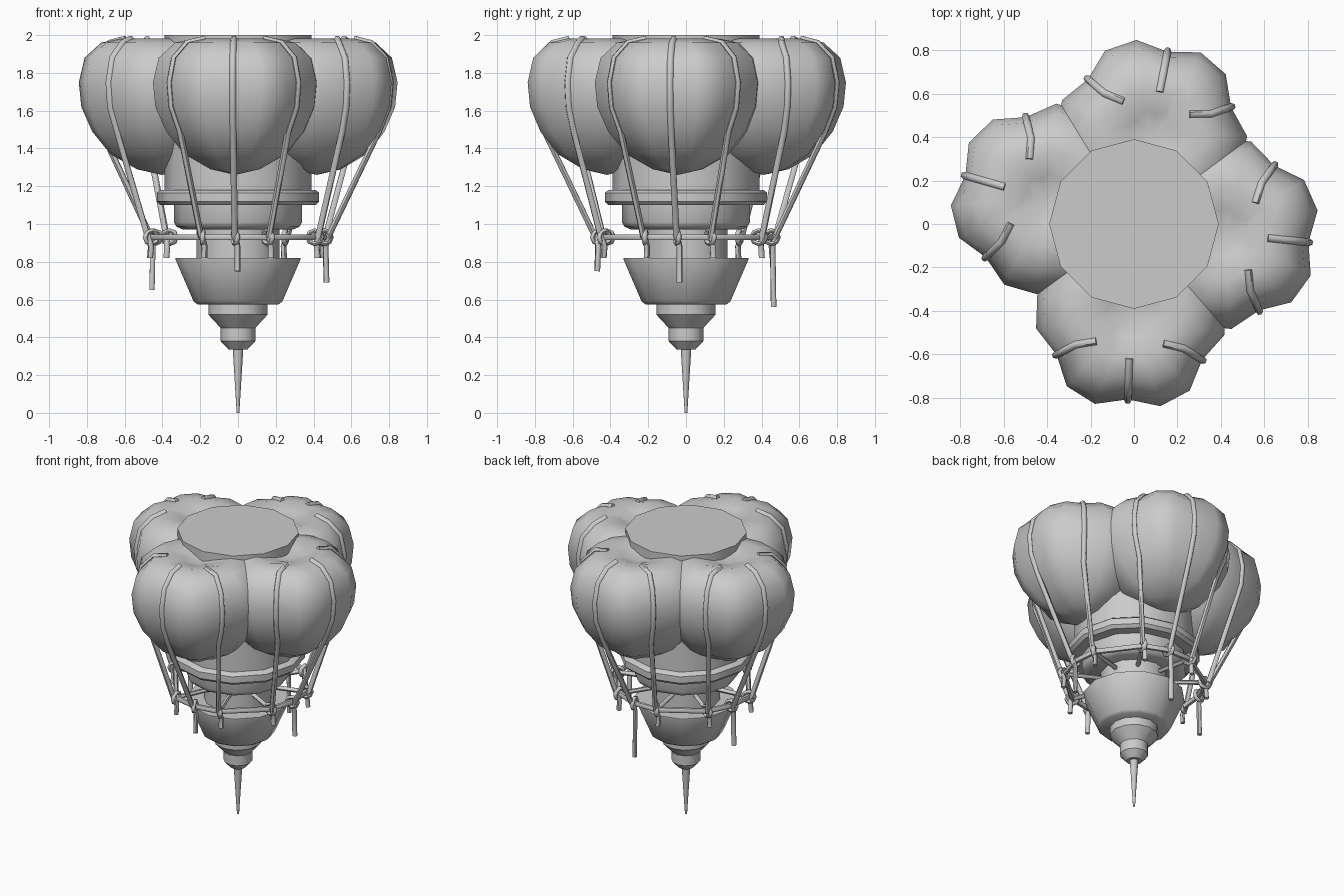
import bpy
import bmesh
from math import sin, cos, radians, pi
from mathutils import Vector

cube = bpy.data.objects.get("Cube")
if cube:
    bpy.data.objects.remove(cube)

grey = bpy.data.materials.new("plain_grey")
grey.use_nodes = True
tone = (0.6, 0.6, 0.6, 1)
grey.diffuse_color = tone
grey.node_tree.nodes["Principled BSDF"].inputs["Base Color"].default_value = tone


def finish(obj, angle):
    obj.data.materials.append(grey)
    bpy.ops.object.select_all(action="DESELECT")
    obj.select_set(True)
    bpy.context.view_layer.objects.active = obj
    if obj.type == "CURVE":
        bpy.ops.object.convert(target="MESH")
    bpy.ops.object.shade_smooth_by_angle(angle=radians(angle))


def lathe(name, profile, sides, place, angle=40):
    """Rings from (radius, z) pairs; place(radius, z, turn) gives each point."""
    bm = bmesh.new()
    rings = []
    for rad, z in profile:
        count = sides if rad else 1
        rings.append([bm.verts.new(place(rad, z, 2 * pi * i / sides)) for i in range(count)])
    for a, b in zip(rings, rings[1:]):
        for i in range(sides):
            j = (i + 1) % sides
            quad = [a[i % len(a)], a[j % len(a)], b[j % len(b)], b[i % len(b)]]
            bm.faces.new(list(dict.fromkeys(quad)))
    for ring in (rings[0], rings[-1]):
        if len(ring) > 1:
            bm.faces.new(ring)
    bmesh.ops.recalc_face_normals(bm, faces=bm.faces)
    mesh = bpy.data.meshes.new(name)
    bm.to_mesh(mesh)
    bm.free()
    obj = bpy.data.objects.new(name, mesh)
    bpy.context.collection.objects.link(obj)
    finish(obj, angle)


def tube(name, points, radius, closed=False):
    curve = bpy.data.curves.new(name, "CURVE")
    curve.dimensions = "3D"
    curve.bevel_depth = radius
    curve.bevel_resolution = 1
    curve.use_fill_caps = True
    spline = curve.splines.new("POLY")
    spline.points.add(len(points) - 1)
    for p, co in zip(spline.points, points):
        p.co = (*co, 1)
    spline.use_cyclic_u = closed
    obj = bpy.data.objects.new(name, curve)
    bpy.context.collection.objects.link(obj)
    finish(obj, 60)


def polar(rad, z, turn):
    return Vector((rad * cos(turn), rad * sin(turn), z))


# Central body, collar, neck, funnel and needle
parts = {
    "body": [(0.39, 2), (0.39, 1.14), (0.34, 1.14), (0.34, 1.01), (0.325, 0.985), (0.29, 0.97)],
    "collar": [(0.41, 1.18), (0.43, 1.165), (0.43, 1.12), (0.41, 1.1)],
    "neck": [(0.22, 0.98), (0.22, 0.8)],
    "funnel": [(0.33, 0.82), (0.33, 0.81), (0.235, 0.59), (0.215, 0.575)],
    "stepped_tip": [(0.157, 0.58), (0.157, 0.52), (0.092, 0.45), (0.092, 0.38), (0.05, 0.335)],
    "needle": [(0.028, 0.34), (0.007, 0)],
}
for name, profile in parts.items():
    lathe(name, profile, 12, polar)

# Four lobed bags, dented where the ropes press in
BAG = [(0, 1.92), (0.25, 1.955), (0.5, 1.982), (0.73, 1.96), (0.93, 1.88), (1, 1.75),
       (0.97, 1.62), (0.84, 1.49), (0.62, 1.37), (0.3, 1.29), (0, 1.26)]
OFFSET, WIDTH, DENT = 0.42, 0.44, 0.88


def on_bag(mid, rad, z, turn):
    u, v = OFFSET + rad * cos(turn), rad * sin(turn)
    return Vector((u * cos(mid) - v * sin(mid), u * sin(mid) + v * cos(mid), z))


def bag_place(mid):
    def place(rad, z, turn):
        step = round(turn * 180 / pi)
        dent = DENT if step in (0, 60, 300) else 1
        return on_bag(mid, rad * WIDTH * dent, z, turn)
    return place


HOOP, HOOP_Z = 0.46, 0.93
hoop_points = []
# Bag direction and the height where its middle rope tail ends
for n, (degrees, tail) in enumerate([(79, 0.56), (164, 0.65), (268, 0.75), (354, 0.69)]):
    mid = radians(degrees)
    lathe(f"bag_{n + 1}", BAG, 18, bag_place(mid), 70)

    for k in (-1, 0, 1):
        label = f"{n + 1}_{k + 2}"
        side = radians(60 * k)
        turn = mid + radians(22 * k)
        knot = polar(HOOP, HOOP_Z, turn)
        hoop_points.append(knot)
        # Rope over the bag, down to the hoop, with a hanging tail
        path = [on_bag(mid, r * WIDTH * DENT + 0.005, z, side * (0.85 if r == 0.5 else 1))
                for r, z in BAG[2:8]]
        path.append(polar(HOOP + 0.02, HOOP_Z, turn))
        tube(f"rope_{label}", path, 0.017)
        end = tail if k == 0 else 0.82
        tube(f"rope_tail_{label}", [polar(HOOP + 0.02, HOOP_Z + 0.02, turn),
                                    polar(HOOP + 0.005, HOOP_Z - 0.05, turn + 0.03),
                                    polar(HOOP + 0.01, end, turn + 0.03)], 0.016)
        # Knot loop around the hoop
        loop = [polar(HOOP + 0.035 * cos(a), HOOP_Z + 0.035 * sin(a), turn + 0.03 * cos(a))
                for a in [i * pi / 4 for i in range(8)]]
        tube(f"knot_{label}", loop, 0.014, True)
        # Spoke from the neck
        if k:
            tube(f"spoke_{label}", [polar(0.2, HOOP_Z, turn), knot], 0.015)

# Hoop that all the ropes tie to
tube("hoop", hoop_points, 0.018, True)
